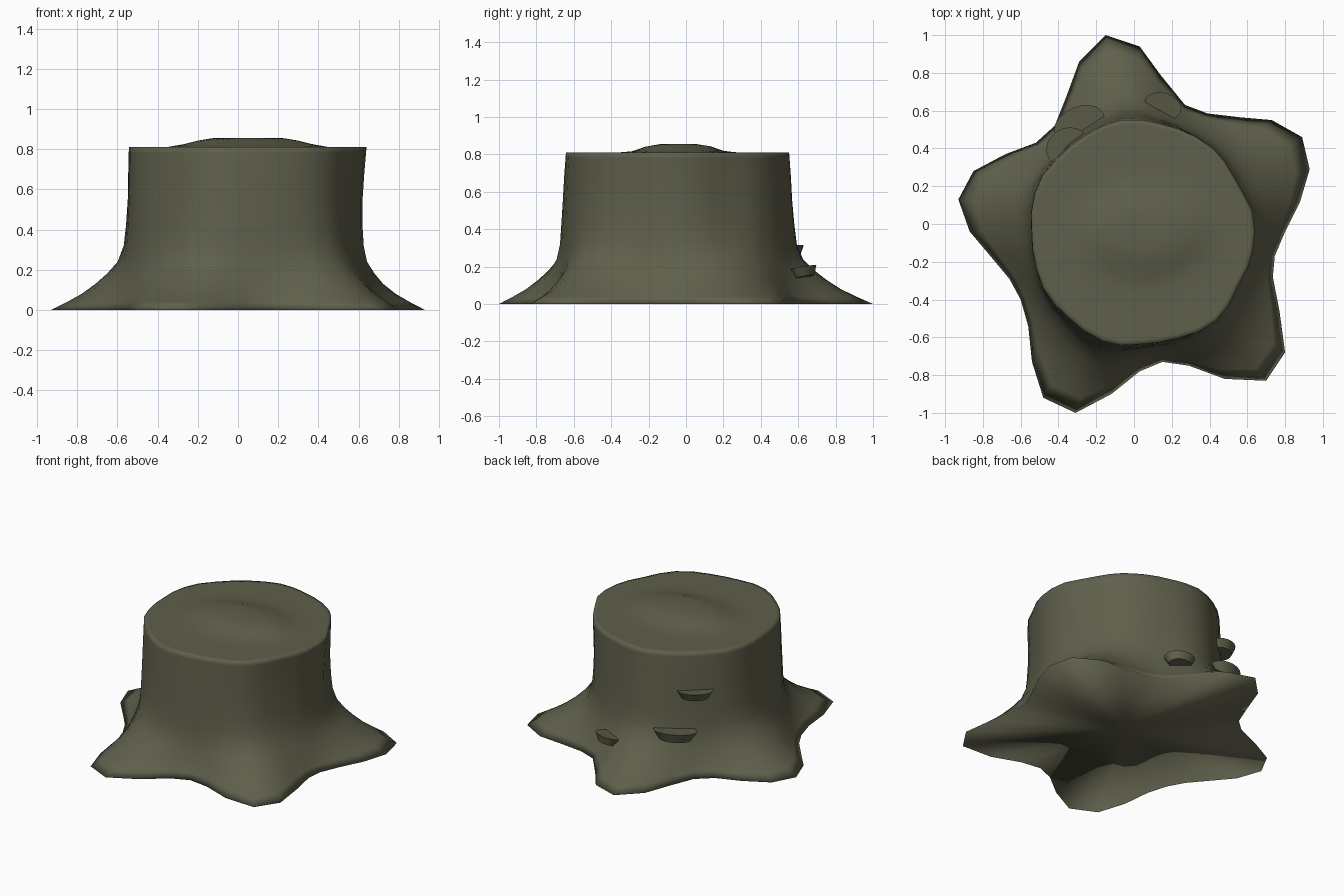
import bpy, bmesh, math
from mathutils import Vector, Matrix

if "Cube" in bpy.data.objects:
    bpy.data.objects.remove(bpy.data.objects["Cube"])

C = Vector((0.05, -0.04))      # trunk axis
H = 0.81                       # rim height

# outline of the five roots on the ground
ROOTS = [(-.15, 1), (.03, .94), (.14, .79), (.27, .63), (.39, .585), (.56, .565), (.73, .55),
         (.89, .46), (.93, .29), (.88, .12), (.80, -.04), (.745, -.17), (.735, -.28),
         (.77, -.46), (.80, -.68), (.70, -.83), (.48, -.82), (.29, -.75), (.15, -.73),
         (.03, -.78), (-.12, -.90), (-.31, -1), (-.48, -.92), (-.54, -.73), (-.56, -.54),
         (-.60, -.40), (-.66, -.29), (-.76, -.17), (-.87, -.04), (-.93, .13), (-.85, .28),
         (-.68, .37), (-.52, .43), (-.42, .52), (-.36, .67), (-.29, .86)]
# outline of the sawn top
RIM = [(-.03, .555), (.15, .525), (.33, .46), (.43, .39), (.55, .20), (.63, .06), (.64, -.02),
       (.615, -.20), (.55, -.33), (.49, -.45), (.41, -.54), (.25, -.60), (.07, -.63),
       (-.10, -.64), (-.19, -.61), (-.34, -.50), (-.47, -.36), (-.52, -.22), (-.54, -.05),
       (-.535, .13), (-.47, .28), (-.40, .35), (-.20, .50), (-.10, .545)]

bark = bpy.data.materials.new("dark_olive_bark")
bark.diffuse_color = (0.115, 0.115, 0.072, 1)
bark.use_nodes = True
bark.node_tree.nodes["Principled BSDF"].inputs["Base Color"].default_value = bark.diffuse_color


def polar(p):
    d = Vector(p) - C
    return math.atan2(d.y, d.x), d.length


rim_polar = sorted(polar(p) for p in RIM)


def rim_radius(a):
    pts = [(rim_polar[-1][0] - math.tau, rim_polar[-1][1])] + rim_polar
    pts.append((rim_polar[0][0] + math.tau, rim_polar[0][1]))
    for (a0, r0), (a1, r1) in zip(pts, pts[1:]):
        if a0 <= a <= a1:
            return r0 + (r1 - r0) * (a - a0) / (a1 - a0)


def finish(bm, name):
    bmesh.ops.recalc_face_normals(bm, faces=bm.faces)
    for f in bm.faces:
        f.smooth = True
    me = bpy.data.meshes.new(name)
    bm.to_mesh(me)
    bm.free()
    me.materials.append(bark)
    ob = bpy.data.objects.new(name, me)
    bpy.context.collection.objects.link(ob)
    return ob


def dome(x, y):
    d = math.hypot((x - C.x) / .42, (y - C.y) / .29)
    t = max(0, min(1, (1 - d) / .62))
    return H + .045 * t * t * (3 - 2 * t)


# stump: lofted rings from root outline to rim, then inwards over the top
bm = bmesh.new()
angles = sorted((polar(p) for p in ROOTS), reverse=True)
rings = []
PROFILE = [(0, 1), (.04, .79), (.08, .60), (.13, .42), (.18, .27), (.24, .13), (.32, .05),
           (.42, .02), (.55, 0), (.68, 0), (.78, 0), (H, 0)]
for z, flare in PROFILE:
    ring = []
    for a, r in angles:
        top = rim_radius(a)
        waist = -.015 - .025 * math.cos(a) + .045 * math.sin(a) ** 2
        rad = top * (1 + waist * math.sin(math.pi * z / H)) + (r - top) * flare
        ring.append(bm.verts.new((C.x + rad * math.cos(a), C.y + rad * math.sin(a), z)))
    rings.append(ring)
for s in (.96, .82, .68, .54, .42, .3, .16):
    ring = []
    for a, r in angles:
        rad = rim_radius(a) * s
        x, y = C.x + rad * math.cos(a), C.y + rad * math.sin(a)
        ring.append(bm.verts.new((x, y, dome(x, y))))
    rings.append(ring)
n = len(angles)
for lo, hi in zip(rings, rings[1:]):
    for i in range(n):
        j = (i + 1) % n
        bm.faces.new((lo[i], lo[j], hi[j], hi[i]))
for ring, z in ((rings[0], 0), (rings[-1], H + .045)):
    mid = bm.verts.new((C.x, C.y, z))
    for i in range(n):
        bm.faces.new((ring[i], ring[(i + 1) % n], mid))
finish(bm, "tree_stump")


# bracket fungi: squashed discs, narrower below, half sunk in the bark
def fungus(name, x, y, z, outward, half_width, reach, thick, tilt):
    bm = bmesh.new()
    bmesh.ops.create_cone(bm, cap_ends=True, segments=20, radius1=.72, radius2=1, depth=1)
    place = (Matrix.Translation((x, y, z)) @ Matrix.Rotation(outward, 4, 'Z')
             @ Matrix.Rotation(-tilt, 4, 'Y')
             @ Matrix.Diagonal((reach, half_width, thick, 1)))
    bmesh.ops.transform(bm, matrix=place, verts=bm.verts)
    ob = finish(bm, name)
    bpy.context.view_layer.objects.active = ob
    ob.select_set(True)
    bpy.ops.object.shade_smooth_by_angle(angle=math.radians(40))
    ob.select_set(False)


fungus("fungus_middle", -.29, .53, .275, math.radians(113), .14, .095, .06, .1)
fungus("fungus_upper", -.355, .41, .53, math.radians(122), .115, .10, .05, .1)
fungus("fungus_lower", .155, .63, .17, math.radians(72), .10, .07, .05, .2)
